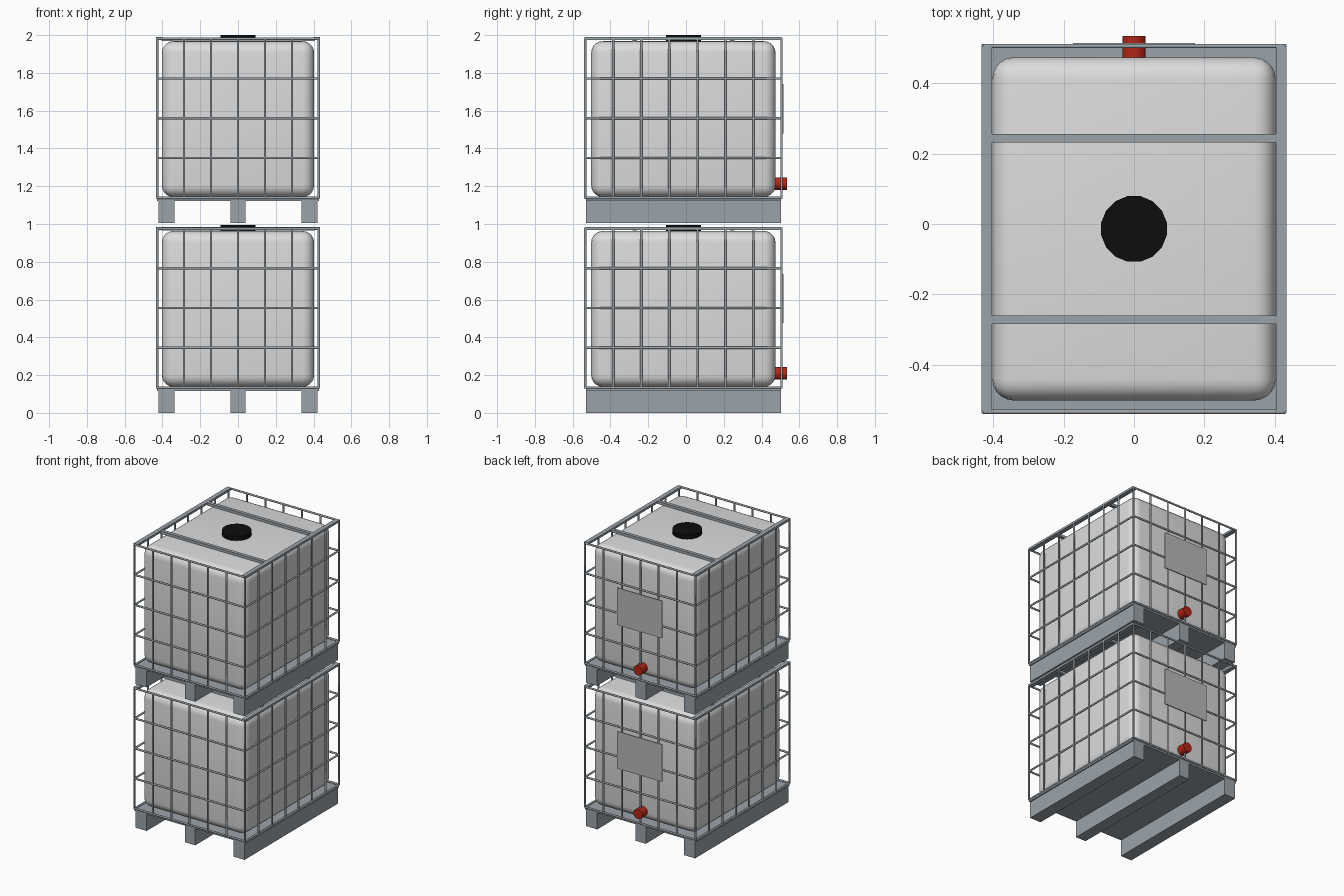
import bpy, bmesh, math
from mathutils import Vector, Matrix

cube = bpy.data.objects.get("Cube")
if cube:
    bpy.data.objects.remove(cube, do_unlink=True)


def material(name, rgb):
    m = bpy.data.materials.new(name)
    m.use_nodes = True
    col = (*rgb, 1)
    m.diffuse_color = col
    m.node_tree.nodes["Principled BSDF"].inputs["Base Color"].default_value = col
    return m


STEEL = material("galvanised steel", (0.33, 0.37, 0.40))
WHITE = material("white plastic", (0.72, 0.72, 0.72))
BLACK = material("black plastic", (0.004, 0.004, 0.004))
RED = material("red valve", (0.45, 0.02, 0.008))
PLATE = material("label plate grey", (0.48, 0.48, 0.48))

CY = -0.014            # centre of the cage in depth
HX, HY = 0.428, 0.52   # tube centre lines of the cage
Z0, Z1 = 0.134, 0.976  # bottom and top rings
TUBE = 0.0065
STACK = 1.005          # height of one stacked unit


def add_box(bm, x, y, z):
    """Box from (min, max) pairs."""
    size = [b - a for a, b in (x, y, z)]
    mid = Vector([(a + b) / 2 for a, b in (x, y, z)])
    bmesh.ops.create_cube(bm, size=1, matrix=Matrix.Translation(mid) @ Matrix.Diagonal((*size, 1)))


def add_rod(bm, a, b, r, sides=8):
    """Capped cylinder from point a to point b."""
    a, b = Vector(a), Vector(b)
    rot = (b - a).to_track_quat('Z', 'Y').to_matrix().to_4x4()
    turn = Matrix.Rotation(math.pi / sides, 4, 'Z')
    bmesh.ops.create_cone(bm, cap_ends=True, segments=sides, radius1=r, radius2=r,
                          depth=(b - a).length,
                          matrix=Matrix.Translation((a + b) / 2) @ rot @ turn)


def finish(bm, name, mat, z, smooth=None):
    me = bpy.data.meshes.new(name)
    bm.to_mesh(me)
    bm.free()
    me.materials.append(mat)
    ob = bpy.data.objects.new(name, me)
    ob.location.z = z
    bpy.context.collection.objects.link(ob)
    if smooth:
        bpy.ops.object.select_all(action='DESELECT')
        ob.select_set(True)
        bpy.context.view_layer.objects.active = ob
        bpy.ops.object.shade_smooth_by_angle(angle=math.radians(smooth))
    return ob


def build_unit(prefix, z):
    # Pallet: thin deck on three runners
    bm = bmesh.new()
    depth = (CY - 0.516, CY + 0.516)
    add_box(bm, (-0.43, 0.43), depth, (0.116, 0.128))
    for x, half in ((-0.379, 0.043), (0, 0.04), (0.379, 0.043)):
        add_box(bm, (x - half, x + half), depth, (0, 0.118))
    finish(bm, prefix + "_pallet", STEEL, z)

    # Tank: rounded box
    bm = bmesh.new()
    add_box(bm, (-0.403, 0.403), (CY - 0.488, CY + 0.488), (0.138, 0.963))
    bmesh.ops.bevel(bm, geom=bm.edges[:], offset=0.062, segments=5, profile=0.5, affect='EDGES')
    finish(bm, prefix + "_tank", WHITE, z, 40)

    # Cage: horizontal rings and upright tubes
    bm = bmesh.new()
    for i in range(5):
        h = Z0 + (Z1 - Z0) * i / 4
        for s in (-1, 1):
            y = CY + s * HY
            add_rod(bm, (-HX, y, h), (HX, y, h), TUBE)
            add_rod(bm, (s * HX, CY - HY, h), (s * HX, CY + HY, h), TUBE)
    for s in (-1, 1):
        for i in range(7):
            x = -HX + 2 * HX * i / 6
            add_rod(bm, (x, CY + s * HY, Z0), (x, CY + s * HY, Z1), TUBE)
        for i in range(1, 7):
            y = CY - HY + 2 * HY * i / 7
            add_rod(bm, (s * HX, y, Z0), (s * HX, y, Z1), TUBE)
    finish(bm, prefix + "_cage", STEEL, z, 50)

    # Top rails along the sides and two cross bars over the tank
    bm = bmesh.new()
    for s in (-1, 1):
        xs = sorted((s * 0.403, s * 0.434))
        add_box(bm, xs, (CY - HY, CY + HY), (0.969, 0.984))
        y = CY + s * 0.258
        add_box(bm, (-0.404, 0.404), (y - 0.012, y + 0.012), (0.965, 0.983))
    finish(bm, prefix + "_top_rails", STEEL, z)

    # Filler cap
    bm = bmesh.new()
    add_rod(bm, (0, CY, 0.95), (0, CY, 0.995), 0.095, 16)
    finish(bm, prefix + "_filler_cap", BLACK, z)

    # Drain valve at the back
    bm = bmesh.new()
    add_rod(bm, (0, 0.465, 0.209), (0, 0.534, 0.209), 0.034, 16)
    finish(bm, prefix + "_drain_valve", RED, z)

    # Label plate on the back of the cage
    bm = bmesh.new()
    add_box(bm, (-0.173, 0.173), (0.508, 0.515), (0.475, 0.735))
    finish(bm, prefix + "_label_plate", PLATE, z)


for n, prefix in enumerate(("lower", "upper")):
    build_unit(prefix, n * STACK)
